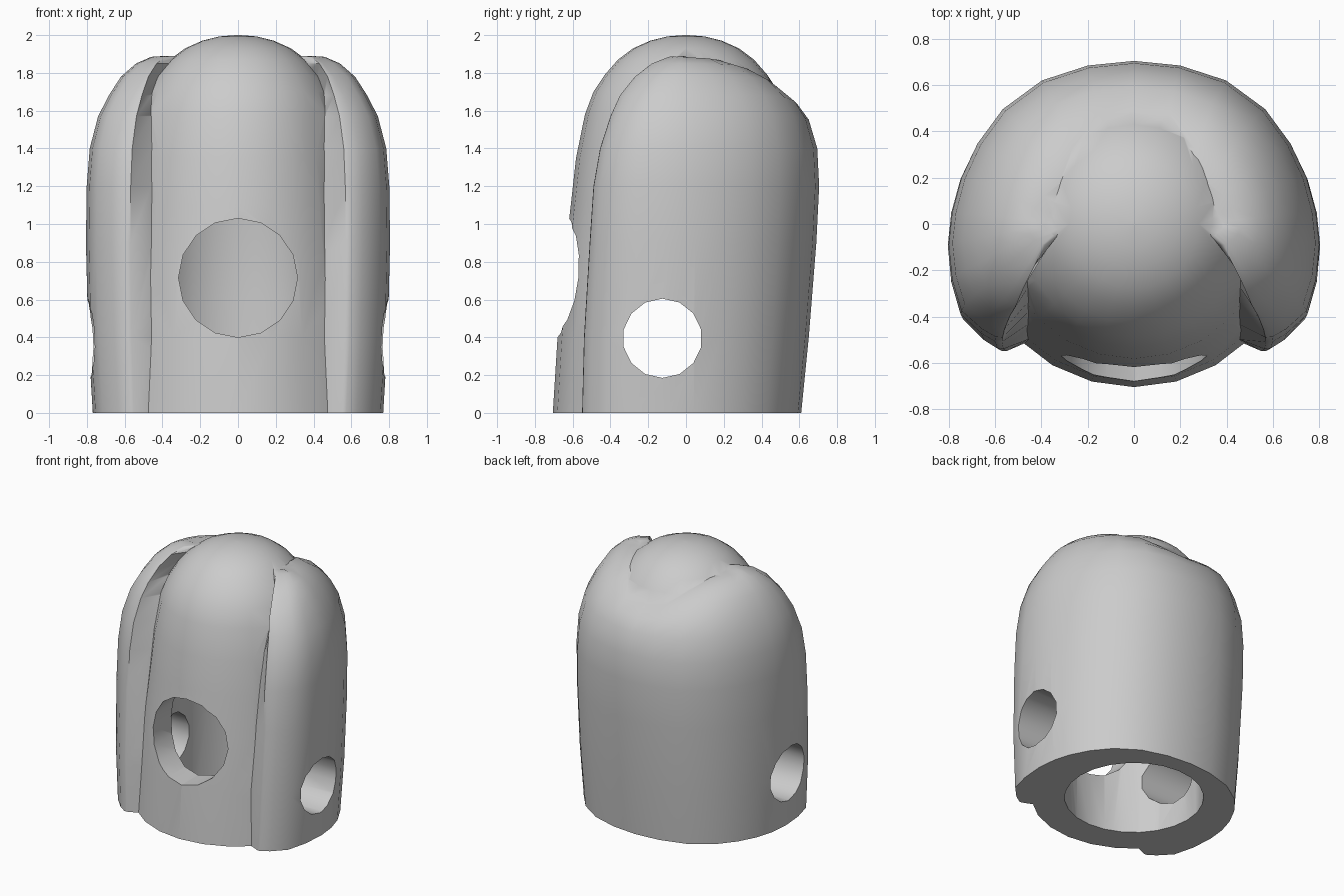
import bpy, bmesh, math
from mathutils import Vector

if "Cube" in bpy.data.objects:
    bpy.data.objects.remove(bpy.data.objects["Cube"])

def loft(name, rings):
    """Skin a list of equal-length closed rings and cap both ends."""
    bm = bmesh.new()
    vs = [[bm.verts.new(p) for p in r] for r in rings]
    n = len(rings[0])
    for a, b in zip(vs, vs[1:]):
        for i in range(n):
            j = (i + 1) % n
            bm.faces.new((a[i], a[j], b[j], b[i]))
    caps = [bm.faces.new(vs[0][::-1]), bm.faces.new(vs[-1])]
    bmesh.ops.triangulate(bm, faces=caps)
    bmesh.ops.recalc_face_normals(bm, faces=bm.faces)
    me = bpy.data.meshes.new(name)
    bm.to_mesh(me)
    bm.free()
    ob = bpy.data.objects.new(name, me)
    bpy.context.collection.objects.link(ob)
    return ob

def revolve(name, profile, n=24, back=lambda z: 1):
    """Turn a profile round z; back(z) flattens the rear half."""
    rings = []
    for r, z in profile:
        a = [2 * math.pi * i / n for i in range(n)]
        rings.append([(r * math.sin(t), -r * math.cos(t) * (back(z) if math.cos(t) < 0 else 1), z) for t in a])
    return loft(name, rings)

def interp(pts, z):
    for (r0, z0), (r1, z1) in zip(pts, pts[1:]):
        if z <= z1:
            return r0 + (r1 - r0) * (z - z0) / (z1 - z0)
    return pts[-1][0]

def boolean(target, tool, op):
    m = target.modifiers.new(op, 'BOOLEAN')
    m.operation, m.solver, m.object = op, 'EXACT', tool
    m.use_self = op == 'UNION'
    bpy.context.view_layer.objects.active = target
    bpy.ops.object.modifier_apply(modifier=m.name)
    bpy.data.objects.remove(tool, do_unlink=True)

# Domed inner body, its back kept inside the hood
BODY = [(.705, 0), (.68, .4), (.645, .8), (.61, 1.1), (.582, 1.35), (.535, 1.58), (.49, 1.7),
        (.43, 1.79), (.36, 1.87), (.28, 1.93), (.19, 1.97), (.1, 1.993), (.012, 2.0)]
body = revolve("domed_shell", BODY, back=lambda z: min(1, .76 + .17 * z))

# Horseshoe hood wrapped round the back: half outline, then height levels
HALF = [(.60, -.548), (.66, -.51), (.75, -.42), (.79, -.27), (.805, -.1), (.79, .05),
        (.75, .2), (.68, .35), (.57, .5), (.4, .625), (.2, .69)]
LEVELS = [(0, .955, .55, .61), (.4, .985, .54, .65), (.9, 1, .51, .69), (1.2, .995, .49, .705),
          (1.4, .975, .455, .695), (1.57, .92, .40, .65), (1.68, .85, .35, .59), (1.78, .77, .27, .49),
          (1.85, .67, .18, .37), (1.885, .57, .09, .25), (1.89, .48, .05, .17)]

def hood_ring(z, sx, yf, yb):
    r = interp(BODY, z)
    tip = (.57 * sx ** .7, -yf)
    seam_x = min(.46, r * .97, tip[0] - .03)
    seam_y = max(-math.sqrt(r * r - seam_x ** 2), -yf + .04)
    inner = [(seam_x - .1, seam_y + .07), (seam_x, seam_y), tip]
    if z > 1.88:
        inner[0] = (seam_x - .1, seam_y + .02)
    outer = [(x * sx, y * (yf / .55 if y < 0 else yb / .71)) for x, y in HALF]
    outer[0] = (max(outer[0][0], tip[0] + .01), outer[0][1])
    outer[1] = (max(outer[1][0], tip[0] + .02), outer[1][1])
    right = inner + outer
    pts = right + [(0, yb)] + [(-x, y) for x, y in reversed(right)]
    t = max(0, (z - 1.5) / .39)
    # the top edge dips in the middle of the back
    return [(x, y, z - (.1 * t * math.exp(-(x / .25) ** 2) if y > 0 else 0)) for x, y in pts]

hood = loft("hood", [hood_ring(*l) for l in LEVELS])
boolean(body, hood, 'UNION')

# Hollow inside, open at the bottom
boolean(body, revolve("cavity", [(.48, -.1), (.48, .6), (.46, 1.1), (.4, 1.45), (.25, 1.65), (.02, 1.72)]),
        'DIFFERENCE')

def bore(r, axis, start, end, n):
    q = Vector((0, 0, 1)).rotation_difference(Vector(axis))
    return loft("bore", [[Vector(c) + q @ Vector((r * math.cos(2 * math.pi * i / n),
                r * math.sin(2 * math.pi * i / n), 0)) for i in range(n)] for c in (start, end)])

# Front port, then one bore through both sides
boolean(body, bore(.315, (0, -1, 0), (0, -.1, .715), (0, -1, .715), 16), 'DIFFERENCE')
boolean(body, bore(.21, (1, 0, 0), (-1, -.125, .395), (1, -.125, .395), 14), 'DIFFERENCE')

bpy.ops.object.select_all(action='DESELECT')
body.select_set(True)
bpy.context.view_layer.objects.active = body
bpy.ops.object.shade_smooth_by_angle(angle=math.radians(40))
